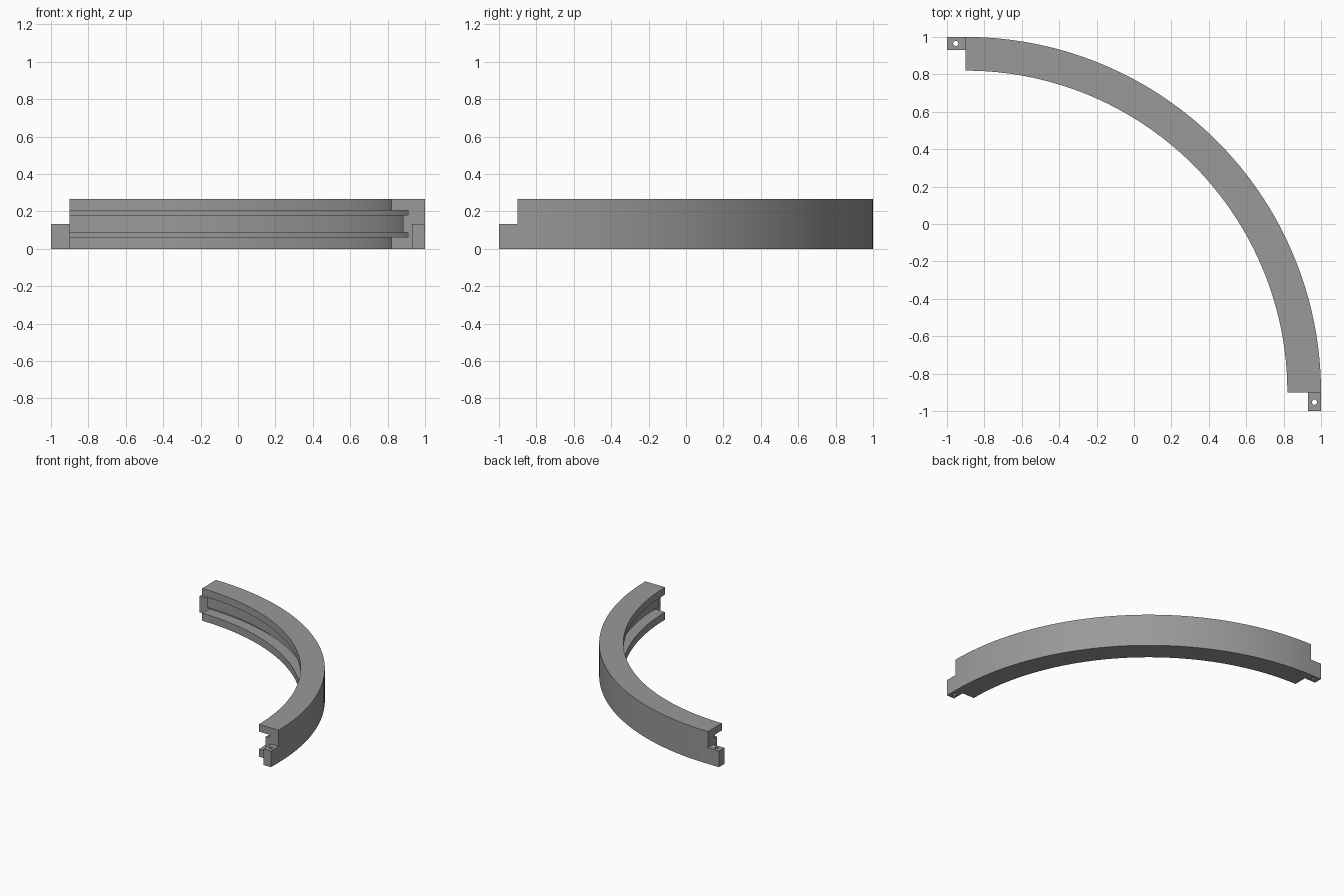
import bpy, bmesh, math

if "Cube" in bpy.data.objects:
    bpy.data.objects.remove(bpy.data.objects["Cube"])

R_OUT, R_IN, H, C = 1.90, 1.72, 0.266, -0.90   # radii, height, arc centre (x = y)
SEGMENTS = 48

grey = bpy.data.materials.new("mid grey")
grey.diffuse_color = (0.32, 0.32, 0.32, 1)
grey.use_nodes = True
grey.node_tree.nodes["Principled BSDF"].inputs["Base Color"].default_value = grey.diffuse_color


def make_object(name, bm):
    bmesh.ops.recalc_face_normals(bm, faces=bm.faces)
    mesh = bpy.data.meshes.new(name)
    bm.to_mesh(mesh)
    bm.free()
    mesh.materials.append(grey)
    obj = bpy.data.objects.new(name, mesh)
    bpy.context.collection.objects.link(obj)
    return obj


def box(name, lo, hi):
    bm = bmesh.new()
    bmesh.ops.create_cube(bm, size=1)
    for v in bm.verts:
        v.co = [l + (c + 0.5) * (h - l) for c, l, h in zip(v.co, lo, hi)]
    return make_object(name, bm)


def cylinder(name, x, y, radius, depth):
    bm = bmesh.new()
    bmesh.ops.create_cone(bm, cap_ends=True, segments=24, radius1=radius,
                          radius2=radius, depth=depth)
    bmesh.ops.translate(bm, verts=bm.verts, vec=(x, y, 0.06))
    return make_object(name, bm)


def combine(target, tool, operation):
    mod = target.modifiers.new(operation.lower(), 'BOOLEAN')
    mod.operation, mod.object, mod.solver = operation, tool, 'EXACT'
    bpy.context.view_layer.objects.active = target
    bpy.ops.object.modifier_apply(modifier=mod.name)
    bpy.data.objects.remove(tool)


# Quarter ring: channel section with two deeper slots, swept about the arc centre
section = [(R_OUT, 0), (R_OUT, H), (R_IN, H), (R_IN, 0.206), (1.81, 0.206),
           (1.81, 0.180), (1.782, 0.180), (1.782, 0.087), (1.81, 0.087),
           (1.81, 0.062), (R_IN, 0.062), (R_IN, 0)]
bm = bmesh.new()
rings = []
for i in range(SEGMENTS + 1):
    a = math.radians(90) * i / SEGMENTS
    rings.append([bm.verts.new((C + r * math.cos(a), C + r * math.sin(a), z))
                  for r, z in section])
n = len(section)
for p, q in zip(rings, rings[1:]):
    for k in range(n):
        m = (k + 1) % n
        bm.faces.new((p[k], p[m], q[m], q[k]))
bm.faces.new(rings[0])
bm.faces.new(rings[-1][::-1])
ring = make_object("quarter_ring_rail", bm)

# Half-height joining tabs at both ends, each with a pin hole
LAP, TAB_H = 0.008, 0.133
tabs = [((-1, 0.93, 0), (C + LAP, 1, TAB_H), (-0.953, 0.965)),
        ((0.93, -1, 0), (1, C + LAP, TAB_H), (0.965, -0.953))]
for lo, hi, hole in tabs:
    tab = box("joining_tab", lo, hi)
    combine(tab, cylinder("pin_hole", *hole, 0.014, 0.4), 'DIFFERENCE')
    combine(ring, tab, 'UNION')

# Smooth curved walls, sharp section edges
bpy.ops.object.select_all(action='DESELECT')
ring.select_set(True)
bpy.context.view_layer.objects.active = ring
bpy.ops.object.shade_smooth_by_angle(angle=math.radians(30))
